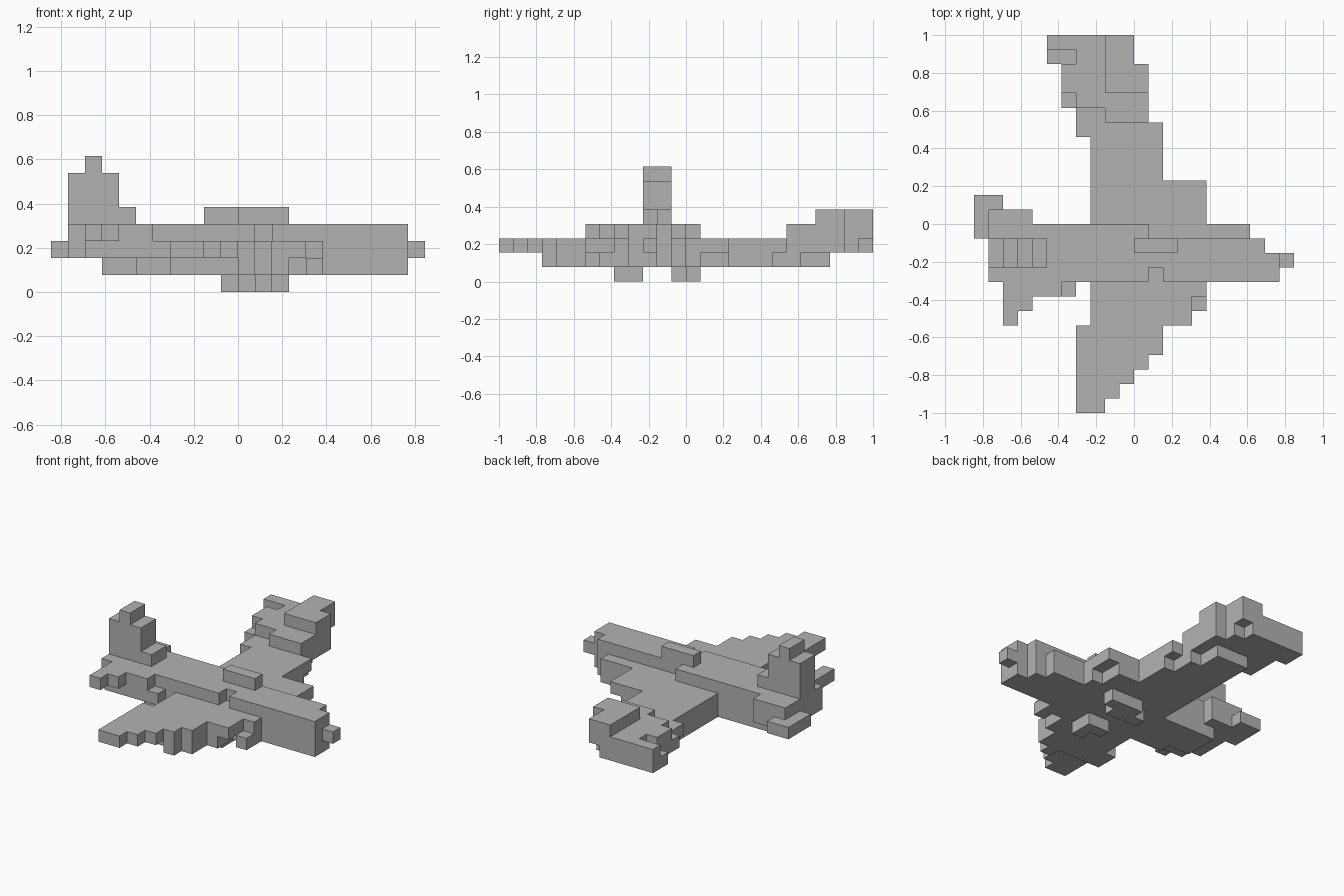
import bpy
import bmesh
from mathutils import Vector

default_cube = bpy.data.objects.get("Cube")
if default_cube:
    bpy.data.objects.remove(default_cube, do_unlink=True)

UNIT = 1 / 13          # edge length of one block
parts = {}             # part name -> set of block cells
occupied = set()       # every cell used so far


def cells_in(x, y, z):
    return {(i, j, k) for i in range(*x) for j in range(*y) for k in range(*z)}


def fill(part, x, y, z):
    """Add a box of blocks to a part, leaving cells of earlier parts alone."""
    new_cells = cells_in(x, y, z) - occupied
    parts.setdefault(part, set()).update(new_cells)
    occupied.update(new_cells)


def carve(x, y, z):
    """Remove a box of blocks from all parts."""
    gone = cells_in(x, y, z)
    occupied.difference_update(gone)
    for cells in parts.values():
        cells.difference_update(gone)


# Fuselage: long body, stepped nose and lower tail end
fill("fuselage", x=(-10, 8), y=(-4, 0), z=(2, 4))
fill("fuselage", x=(-6, 8), y=(-4, 0), z=(1, 2))
fill("fuselage", x=(-8, -6), y=(-3, 0), z=(1, 2))
fill("fuselage", x=(8, 9), y=(-4, -1), z=(1, 4))
fill("fuselage", x=(9, 10), y=(-4, -2), z=(1, 4))
carve(x=(1, 8), y=(-1, 0), z=(3, 4))
carve(x=(1, 2), y=(-4, -3), z=(3, 4))
fill("nose_tip", x=(10, 11), y=(-3, -2), z=(2, 3))
fill("cockpit", x=(0, 3), y=(-2, -1), z=(4, 5))

# Tail fin
fill("tail_fin", x=(-10, -7), y=(-3, -1), z=(4, 7))
fill("tail_fin", x=(-7, -6), y=(-3, -1), z=(4, 5))
fill("tail_fin", x=(-9, -8), y=(-3, -1), z=(7, 8))

# Tailplanes on both sides of the body
fill("back_tailplane", x=(-10, -7), y=(0, 1), z=(2, 4))
fill("back_tailplane", x=(-11, -10), y=(-1, 2), z=(2, 3))
fill("back_tailplane", x=(-10, -9), y=(1, 2), z=(2, 3))
fill("front_tailplane", x=(-9, -5), y=(-5, -4), z=(2, 4))
fill("front_tailplane", x=(-5, -4), y=(-5, -4), z=(2, 3))
fill("front_tailplane", x=(-9, -7), y=(-6, -5), z=(3, 4))
fill("front_tailplane", x=(-9, -8), y=(-7, -6), z=(3, 4))

# Front wing: leading edge steps out one block per row from the tip
for row, lead in enumerate((-2, -1, 0, 1, 2, 2)):
    y = row - 13
    fill("front_wing", x=(-4, lead), y=(y, y + 1), z=(2, 3))
fill("front_wing", x=(-3, 4), y=(-7, -5), z=(2, 3))
fill("front_wing", x=(-3, 5), y=(-5, -4), z=(2, 3))
# underside layer of the front wing
fill("front_wing", x=(0, 1), y=(-10, -9), z=(1, 2))
fill("front_wing", x=(-4, 2), y=(-9, -7), z=(1, 2))
fill("front_wing", x=(-3, 3), y=(-7, -5), z=(1, 2))
fill("front_wing", x=(-3, 5), y=(-5, -4), z=(1, 2))
fill("front_wing", x=(4, 5), y=(-6, -5), z=(1, 2))

# Back wing: wide root, narrower middle
fill("back_wing", x=(-3, 5), y=(0, 3), z=(2, 3))
fill("back_wing", x=(-3, 4), y=(0, 3), z=(1, 2))
fill("back_wing", x=(4, 5), y=(0, 1), z=(1, 2))
fill("back_wing", x=(-3, 2), y=(3, 6), z=(1, 3))
fill("back_wing", x=(-4, 2), y=(6, 7), z=(2, 3))
fill("back_wing", x=(-3, 1), y=(6, 8), z=(1, 2))
fill("back_wing", x=(-3, 0), y=(8, 10), z=(1, 2))
fill("back_wing", x=(-4, 1), y=(7, 8), z=(2, 3))

# Raised, stepped end of the back wing
fill("back_wing_tip", x=(-2, 1), y=(7, 8), z=(3, 4))
fill("back_wing_tip", x=(-5, 1), y=(8, 11), z=(2, 4))
fill("back_wing_tip", x=(-6, 0), y=(11, 13), z=(2, 4))
fill("back_wing_tip", x=(-2, 1), y=(9, 11), z=(4, 5))
fill("back_wing_tip", x=(-2, 0), y=(11, 13), z=(4, 5))
carve(x=(-5, -4), y=(8, 9), z=(3, 4))
carve(x=(-6, -4), y=(11, 12), z=(3, 4))
carve(x=(-1, 0), y=(12, 13), z=(2, 3))

# Landing gear under the body
fill("front_gear", x=(1, 2), y=(-5, -4), z=(0, 1))
fill("front_gear", x=(0, 2), y=(-4, -3), z=(0, 1))
fill("back_gear", x=(-1, 2), y=(-1, 0), z=(0, 1))
fill("back_gear", x=(0, 3), y=(0, 1), z=(0, 1))

# One plain grey for the whole model
GREY = (0.45, 0.45, 0.45, 1)
grey = bpy.data.materials.new("plain grey")
grey.use_nodes = True
grey.diffuse_color = GREY
grey.node_tree.nodes["Principled BSDF"].inputs["Base Color"].default_value = GREY


def skin(name, cells):
    """Build the outside faces of a part's blocks as one flat-shaded mesh."""
    bm = bmesh.new()
    half = Vector((0.5, 0.5, 0.5))
    for cell in cells:
        for axis in range(3):
            for sign in (-1, 1):
                normal = Vector()
                normal[axis] = sign
                if tuple(int(c) for c in Vector(cell) + normal) in occupied:
                    continue
                u = Vector()
                u[(axis + 1) % 3] = 0.5
                v = normal.cross(u)
                mid = Vector(cell) + half + normal / 2
                corners = (mid - u - v, mid + u - v, mid + u + v, mid - u + v)
                bm.faces.new([bm.verts.new(c * UNIT) for c in corners])
    bmesh.ops.remove_doubles(bm, verts=bm.verts[:], dist=UNIT / 100)
    bmesh.ops.dissolve_limit(bm, angle_limit=0.01, verts=bm.verts[:], edges=bm.edges[:])
    mesh = bpy.data.meshes.new(name)
    bm.to_mesh(mesh)
    bm.free()
    mesh.materials.append(grey)
    bpy.context.collection.objects.link(bpy.data.objects.new(name, mesh))


for part_name, part_cells in parts.items():
    skin(part_name, part_cells)
